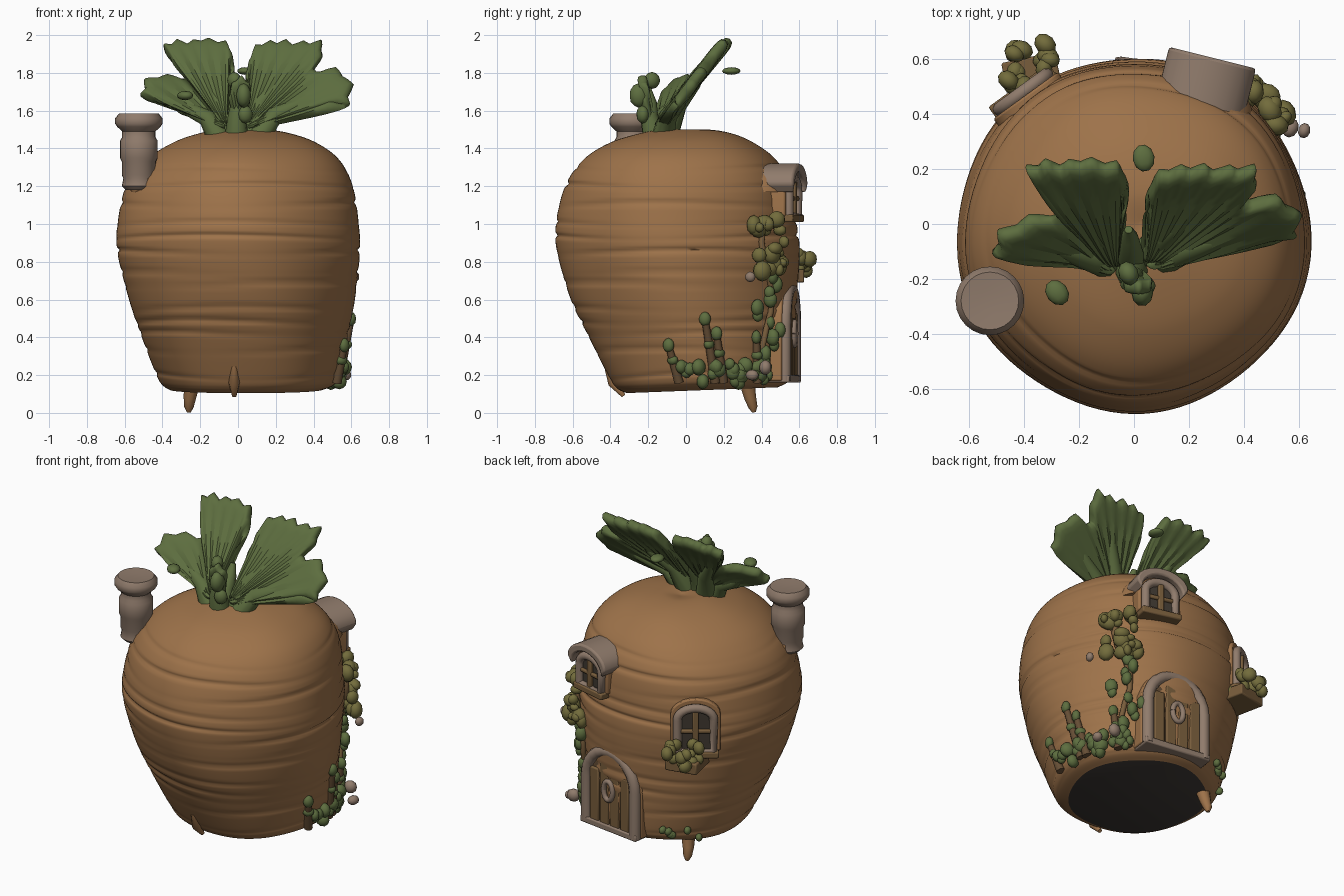
import bpy, bmesh, math, random
from mathutils import Vector, Matrix

if "Cube" in bpy.data.objects:
    bpy.data.objects.remove(bpy.data.objects["Cube"])
random.seed(4)
TAU = math.tau
COL = dict(orange=(.34, .17, .068), green=(.11, .155, .05), stone=(.28, .2, .15), dark=(.05, .04, .03),
           wood=(.19, .11, .045), bush=(.17, .15, .045), plank=(.13, .075, .035), soil=(.045, .038, .034))
MAT = {}
for k, c in COL.items():
    MAT[k] = bpy.data.materials.new(k)
    MAT[k].diffuse_color = (*c, 1)

def place(yaw, loc):
    # local x along the wall, local y outward, z up
    return Matrix.Translation(loc) @ Matrix.Rotation(-math.radians(yaw), 4, 'Z')

def finish(name, bm, mat, mw=None, smooth=40, bevel=0):
    bmesh.ops.recalc_face_normals(bm, faces=bm.faces)
    me = bpy.data.meshes.new(name)
    bm.to_mesh(me)
    bm.free()
    me.materials.append(MAT[mat])
    ob = bpy.data.objects.new(name, me)
    bpy.context.collection.objects.link(ob)
    if mw: ob.matrix_world = mw
    if bevel:
        m = ob.modifiers.new('bevel', 'BEVEL')
        m.width, m.segments = bevel, 2
    bpy.ops.object.select_all(action='DESELECT')
    bpy.context.view_layer.objects.active = ob
    ob.select_set(True)
    bpy.ops.object.shade_smooth_by_angle(angle=math.radians(smooth))
    return ob

def prism(name, pts, y0, y1, mat, mw, bevel=.008):
    bm = bmesh.new()
    a, b = [[bm.verts.new((x, y, z)) for x, z in pts] for y in (y0, y1)]
    bm.faces.new(a); bm.faces.new(b[::-1])
    for i in range(len(pts)):
        j = (i + 1) % len(pts)
        bm.faces.new((a[i], a[j], b[j], b[i]))
    return finish(name, bm, mat, mw, 35, bevel)

def box(name, x0, x1, z0, z1, y0, y1, mat, mw):
    return prism(name, [(x0, z0), (x1, z0), (x1, z1), (x0, z1)], y0, y1, mat, mw)

def arch(w, h, rise, n=12):
    pts = [(w / 2, 0)]
    pts += [(w / 2 * math.cos(math.pi * i / n), h - rise + rise * math.sin(math.pi * i / n)) for i in range(n + 1)]
    return pts + [(-w / 2, 0)]

def tube(name, pts, radii, mat, mw=None):
    cu = bpy.data.curves.new(name, 'CURVE')
    cu.dimensions, cu.bevel_depth, cu.bevel_resolution, cu.use_fill_caps = '3D', 1, 3, True
    sp = cu.splines.new('POLY')
    sp.points.add(len(pts) - 1)
    for p, co, r in zip(sp.points, pts, radii):
        p.co, p.radius = (*co, 1), r
    sp.use_smooth = True
    cu.materials.append(MAT[mat])
    ob = bpy.data.objects.new(name, cu)
    bpy.context.collection.objects.link(ob)
    if mw: ob.matrix_world = mw

def lathe(name, prof, loc, mat, seg=24):
    bm = bmesh.new()
    rings = [[bm.verts.new((r * math.cos(TAU * i / seg), r * math.sin(TAU * i / seg), z)) for i in range(seg)]
             for r, z in prof]
    for a, b in zip(rings, rings[1:]):
        for i in range(seg):
            bm.faces.new((a[i], a[i - 1], b[i - 1], b[i]))
    bm.faces.new(rings[0]); bm.faces.new(rings[-1])
    return finish(name, bm, mat, Matrix.Translation(loc))

def blobs(name, items, mat):
    bm = bmesh.new()
    for p, r, sz in items:
        m = Matrix.Translation(p) @ Matrix.Rotation(random.random() * TAU, 4, 'Z') @ Matrix.Diagonal((1, .8, sz, 1))
        bmesh.ops.create_icosphere(bm, subdivisions=2, radius=r, matrix=m)
    return finish(name, bm, mat, smooth=60)

# Body sections: z, radius, centre x, centre y
SEC = [(.12, .40, .04, .08), (.145, .45, .05, .08), (.2, .485, .05, .075), (.4, .545, .03, .03), (.6, .598, .015, -.01),
       (.85, .642, 0, -.035), (1.0, .638, 0, -.045), (1.2, .60, .01, -.035), (1.34, .51, .03, -.03),
       (1.43, .38, .04, -.02), (1.48, .24, .04, 0), (1.50, .11, .03, 0), (1.485, .01, .03, 0)]
def section(t):
    i = min(int(t), len(SEC) - 2)
    f = t - i
    a, b, c, d = [Vector(SEC[max(0, min(len(SEC) - 1, k))]) for k in (i - 1, i, i + 1, i + 2)]
    return .5 * (2 * b + (c - a) * f + (2 * a - 5 * b + 4 * c - d) * f**2 + (3 * b - a - 3 * c + d) * f**3)
GROOVES = [(z, random.random() * TAU, random.uniform(.008, .016))
           for z in (.2, .33, .42, .48, .55, .68, .74, .85, .93, 1.0, 1.1, 1.2, 1.29)]
def surf(deg, z, off=0):
    i = next(k for k in range(len(SEC)) if SEC[k + 1][0] >= z)
    z, r, cx, cy = section(i + (z - SEC[i][0]) / (SEC[i + 1][0] - SEC[i][0]))
    a = math.radians(deg)
    return Vector((cx + (r + off) * math.cos(a), cy + (r + off) * math.sin(a), z))

# carrot body with ring grooves
bm = bmesh.new()
rings, N, K = [], 96, 14
for k in range((len(SEC) - 1) * K + 1):
    z, r, cx, cy = section(k / K)
    ring = []
    for i in range(N):
        a = TAU * i / N
        d = .006 * math.sin(5 * a + 3 * z) * min(1, r / .3)
        for gz, ph, amp in GROOVES:
            wob = gz + .012 * math.sin(2 * a + ph)
            d -= amp * (.55 + .45 * math.sin(a * 2 + ph)) * math.exp(-((z - wob) / .011)**2)
        tilt = .055 * (r + d) * math.sin(a) * max(0, 1 - z / .4)
        ring.append(bm.verts.new((cx + (r + d) * math.cos(a), cy + (r + d) * math.sin(a), z + tilt)))
    rings.append(ring)
for a, b in zip(rings, rings[1:]):
    for i in range(N):
        bm.faces.new((a[i], a[i - 1], b[i - 1], b[i]))
bm.faces.new(rings[0]).material_index = 1
bm.faces.new(rings[-1])
finish('carrot_body', bm, 'orange', smooth=80).data.materials.append(MAT['soil'])

# root tips below
tube('root_tip', [(-.24, .32, .18), (-.255, .34, .08), (-.26, .355, .03), (-.26, .36, .003)], [.045, .033, .025, .01], 'orange')
tube('front_root', [(-.02, -.42, .25), (-.02, -.385, .16), (-.02, -.33, .09)], [.015, .03, .012], 'orange')

# chimney
lathe('chimney', [(.07, -.02), (.09, .0), (.082, .04), (.09, .06), (.09, .13), (.1, .15), (.1, .24), (.088, .26), (.088, .29),
                  (.115, .315), (.125, .33), (.125, .36), (.105, .385), (.04, .38)], (-.525, -.28, 1.2), 'stone')
lathe('chimney_base', [(.06, -.12), (.12, 0), (.11, .05), (.06, .09)], (-.455, -.24, 1.19), 'orange')

# carrot top: two broad ragged leaves fanned from the crown, and a small front leaf
def leaf(name, base, outline, lean, thick, y0):
    pts = [outline[0]]
    for p, q in zip(outline, outline[1:]):     # pull a notch in between lobes
        f = random.uniform(.84, .92)
        pts += [tuple(b + f * ((u + v) / 2 - b) for b, u, v in zip(base, p, q)), q]
    bm = bmesh.new()
    rows = []
    for n, (x, z) in enumerate(pts):
        row = []
        for k in range(9):
            t = .06 + .94 * k / 8
            px, pz = base[0] + t * (x - base[0]), base[1] + t * (z - base[1])
            y = y0 + lean * (pz - 1.5) + .016 * (-1)**n * math.sin(t * 3)
            y -= .32 * max(0, -px - .2) * max(0, min(1, (1.86 - pz) / .1))
            row.append(bm.verts.new((px, y, pz)))
        rows.append(row)
    for a, b in zip(rows, rows[1:]):
        for k in range(8):
            bm.faces.new((a[k], a[k + 1], b[k + 1], b[k]))
    ob = finish(name, bm, 'green', smooth=60)
    m = ob.modifiers.new('thickness', 'SOLIDIFY'); m.thickness, m.offset = thick, 0
    m = ob.modifiers.new('soften', 'SUBSURF'); m.levels = m.render_levels = 1

leaf('left_leaf', (-.06, 1.5), [(-.2, 1.61), (-.33, 1.61), (-.44, 1.65), (-.55, 1.70), (-.53, 1.78), (-.40, 1.80),
     (-.27, 1.79), (-.36, 1.88), (-.42, 1.97), (-.34, 2.0), (-.25, 1.99), (-.16, 2.0), (-.06, 1.99), (-.02, 1.9), (-.04, 1.75)], .84, .065, -.17)
leaf('right_leaf', (.04, 1.5), [(.05, 1.75), (.05, 1.86), (.09, 1.97), (.18, 1.99), (.27, 2.0), (.37, 1.99), (.47, 2.0),
     (.47, 1.9), (.42, 1.82), (.55, 1.85), (.65, 1.75), (.63, 1.63), (.5, 1.67), (.40, 1.63), (.28, 1.61), (.16, 1.57)], .76, .065, -.15)
leaf('front_leaf', (.01, 1.5), [(-.05, 1.68), (-.04, 1.76), (.02, 1.81), (.07, 1.76), (.06, 1.66)], -.2, .05, -.18)
for n, (x, y, z) in enumerate([(-.25, .1, 1.85), (-.36, -.06, 1.69), (.27, .1, 1.85), (.45, 0, 1.72), (0, -.2, 1.72), (-.02, -.02, 1.7)]):
    s = Vector((-.01 + x * .2, -.15 + (y + .15) * .12, 1.42))
    e = Vector((x, y, z))
    mid = s.lerp(e, .45) + Vector((-x * .12, -.02, .02))
    tube(f'stem_{n}', [s, mid, s.lerp(e, .75), e], [.068, .048, .035, .015], 'green')
blobs('loose_leaves', [(Vector((.035, .24, 1.81)), .05, .4), (Vector((-.28, -.25, 1.68)), .05, .5), (Vector((.03, -.25, 1.68)), .05, 1.3),
                       (Vector((-.02, -.18, 1.76)), .045, 1), (Vector((.04, -.23, 1.58)), .04, 1.2)], 'green')

# arched door
D = place(8, (.13, .44, .17))
prism('door_surround', arch(.46, .53, .24), -.1, .10, 'orange', D)
prism('door_panel', arch(.34, .45, .18), 0, .115, 'plank', D)
fr = [(x, .11, z) for x, z in arch(.38, .49, .2)]
tube('door_frame', fr, [.035] * len(fr), 'stone', D)
for i, h in enumerate((.36, .42, .42, .36)):
    x = -.12 + .08 * i
    box(f'door_plank_{i}', x - .034, x + .034, .01, h, .1, .13, 'wood', D)
tube('door_ring', [(.035 * math.cos(TAU * i / 16), .135, .25 + .06 * math.sin(TAU * i / 16)) for i in range(17)], [.016] * 17, 'stone', D)
box('door_step', -.22, .22, -.01, .03, -.05, .14, 'stone', D)

# dormer window and side window share frame parts
def window(name, w, h, y, M):
    prism(name + '_recess', arch(w, h, .06), -.15, y, 'dark', M)
    pts = [(x, y, z) for x, z in arch(w + .02, h + .01, .07)]
    tube(name + '_frame', pts + pts[:1], [.026] * (len(pts) + 1), 'stone', M)
    box(name + '_mullion', -.018, .018, 0, h, y - .02, y + .018, 'wood', M)
    box(name + '_bar', -w / 2, w / 2, h * .5 - .012, h * .5 + .012, y - .02, y + .015, 'wood', M)
    box(name + '_sill', -w / 2 - .04, w / 2 + .04, -.03, .01, y - .1, y + .03, 'wood', M)

W = place(14, (.25, .46, 1.04))
prism('dormer_walls', arch(.27, .25, .09), -.2, .10, 'orange', W)
window('dormer', .17, .19, .11, W)
roof = arch(.33, .28, .11)[1:-1]
prism('dormer_roof', roof + [(x * .8, z - .045) for x, z in roof[::-1]], -.12, .15, 'stone', W, .02)
lathe('dormer_roof_saddle', [(.2, -.1), (.18, -.03), (.13, .02), (.06, .04)], (.235, .37, 1.27), 'orange')
V = place(-36, (-.36, .42, .78))
prism('side_surround', arch(.29, .33, .1), -.1, .06, 'orange', V)
window('side_window', .19, .27, .075, V)

# flower box and bushes
F = place(-12, (-.355, .46, .69))
box('flower_box', -.10, .10, 0, .07, -.05, .15, 'wood', F)
blobs('flowers', [(F @ Vector((random.uniform(-.09, .09), random.uniform(.04, .19), random.uniform(.05, .15))),
                   random.uniform(.03, .045), 1) for _ in range(20)], 'bush')
blobs('wall_bush', [(surf(random.uniform(38, 54), random.uniform(.74, 1.03), random.uniform(.01, .07)),
                     random.uniform(.025, .055), random.uniform(.7, 1.2)) for _ in range(26)], 'bush')
blobs('ivy', [(surf(47 - 6 * math.sin(i * .9) + random.uniform(-4, 4), .2 + .04 * i, .02), random.uniform(.025, .04), 1.2)
              for i in range(16)], 'green')
vine = [surf(46 - 4 * math.sin(i), .18 + .09 * i, .012) for i in range(10)]
tube('vine', vine, [.016] * 10, 'wood')

# plants and posts around the right foot of the wall
blobs('foot_plants', [(surf(random.uniform(-10, 45), random.uniform(.17, .27), .015), random.uniform(.025, .045), 1)
                      for _ in range(32)], 'green')
for n, (deg, h) in enumerate([(-14, .36), (9, .5), (14, .42), (38, .4)]):
    p = [surf(deg, .17, .02), surf(deg, h, .012)]
    tube(f'post_{n}', p, [.026, .018], 'plank')
    blobs(f'post_leaf_{n}', [(p[1], .032, 1.2), (p[0].lerp(p[1], .6), .034, .8)], 'green')
blobs('foot_plants_back', [(surf(random.uniform(115, 145), random.uniform(.17, .25), .01), .025, 1) for _ in range(6)], 'green')
blobs('stones', [(Vector((.57, .35, .2)), .036, .8), (Vector((.62, .34, .72)), .028, 1), (Vector((.5, .42, .24)), .04, 1)], 'stone')

for m in bpy.data.materials:
    if m.users and not m.is_grease_pencil:
        m.use_nodes = True
        m.node_tree.nodes["Principled BSDF"].inputs["Base Color"].default_value = m.diffuse_color
